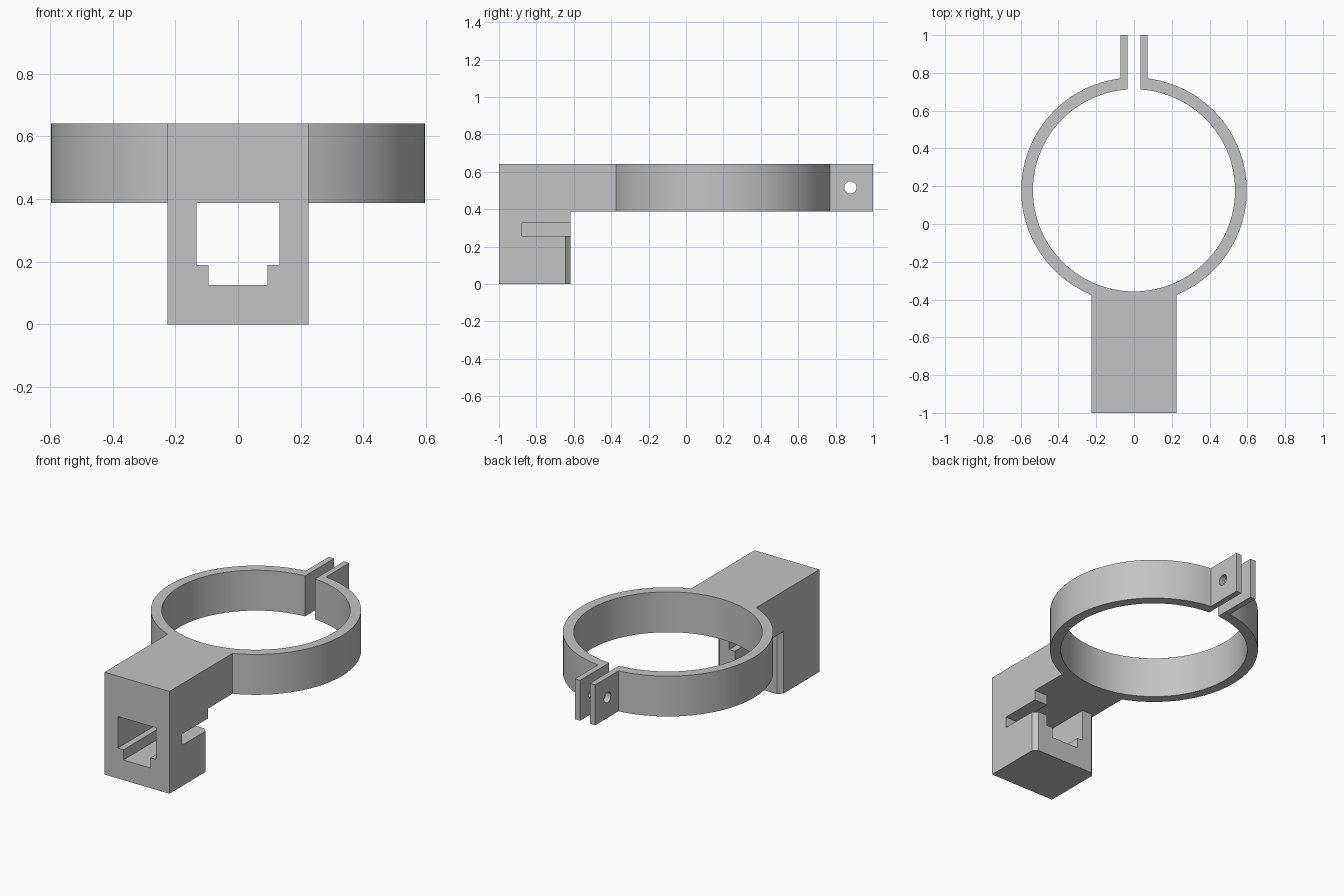
import bpy, bmesh
from math import sin, cos, asin, acos, pi, sqrt, radians
from mathutils import Vector

if "Cube" in bpy.data.objects:
    bpy.data.objects.remove(bpy.data.objects["Cube"])

grey = bpy.data.materials.new("plain grey")
grey.use_nodes = True
colour = (0.55, 0.55, 0.55, 1)
grey.diffuse_color = colour
grey.node_tree.nodes["Principled BSDF"].inputs["Base Color"].default_value = colour

TOP, UNDER = 0.641, 0.388            # height band of ring and arm
CY, R_OUT, R_IN = 0.178, 0.597, 0.535
HALF, GAP, TAB = 0.225, 0.034, 0.071  # half widths: arm, split, tab outside
BACK, CHAMFER = -0.617, 0.026


def prism(name, outline, axis, start, end):
    """Extrude a flat outline along x, y or z."""
    place = {"x": lambda a, b: (start, a, b),
             "y": lambda a, b: (a, start, b),
             "z": lambda a, b: (a, b, start)}[axis]
    direction = Vector([float(axis == c) for c in "xyz"]) * (end - start)
    bm = bmesh.new()
    face = bm.faces.new([bm.verts.new(place(a, b)) for a, b in outline])
    result = bmesh.ops.extrude_face_region(bm, geom=[face])
    moved = [g for g in result["geom"] if isinstance(g, bmesh.types.BMVert)]
    bmesh.ops.translate(bm, verts=moved, vec=direction)
    bmesh.ops.recalc_face_normals(bm, faces=bm.faces)
    mesh = bpy.data.meshes.new(name)
    bm.to_mesh(mesh)
    bm.free()
    mesh.materials.append(grey)
    obj = bpy.data.objects.new(name, mesh)
    bpy.context.collection.objects.link(obj)
    return obj


def apply(obj, modifier):
    with bpy.context.temp_override(object=obj, active_object=obj):
        bpy.ops.object.modifier_apply(modifier=modifier.name)


def combine(obj, tool, operation):
    tool.hide_render = True
    mod = obj.modifiers.new("combine", "BOOLEAN")
    mod.operation, mod.solver, mod.object = operation, "EXACT", tool
    apply(obj, mod)
    bpy.data.objects.remove(tool)


def arc(radius, a0, a1, n):
    """Points round the ring centre, angle measured from the split at +y."""
    steps = [a0 + (a1 - a0) * i / n for i in range(n + 1)]
    return [(radius * sin(a), CY + radius * cos(a)) for a in steps]


def mirrored(points):
    return [(-x, y) for x, y in reversed(points)]


# Split ring, clamping tabs and arm as one outline
outer = [(GAP, 1), (TAB, 1)]
outer += arc(R_OUT, asin(TAB / R_OUT), pi - asin(HALF / R_OUT), 48)
outer += [(HALF, -1)]
split = asin(GAP / R_IN)
inner = arc(R_IN, 2 * pi - split, split, 112)
bracket = prism("clamp_bracket", outer + mirrored(outer) + inner, "z", UNDER, TOP)

# Bolt hole through both tabs
bolt = [(0.879 + 0.033 * cos(i * pi / 16), 0.516 + 0.033 * sin(i * pi / 16))
        for i in range(32)]
combine(bracket, prism("bolt_cutter", bolt, "x", -0.2, 0.2), "DIFFERENCE")

# Lower block with its stepped channel, closed above by the arm
half = [(HALF, 0), (HALF, UNDER), (0.133, UNDER), (0.133, 0.19),
        (0.094, 0.19), (0.094, 0.126)]
block = prism("lower_block", half + mirrored(half), "y", -1, BACK)

# Bevelled rear corners, lower on the slotted side
for side, height in ((-1, 0.5), (1, 0.3)):
    e = 0.05
    corner = [(side * (HALF - CHAMFER - e), BACK + e),
              (side * (HALF + e), BACK - CHAMFER - e),
              (side * (HALF + e), BACK + e)]
    combine(block, prism("corner_cutter", corner, "z", -0.1, height), "DIFFERENCE")

# Slot through the left wall, open at the rear
slot = [(-0.877, 0.256), (-0.5, 0.256), (-0.5, 0.326), (-0.877, 0.326)]
combine(block, prism("slot_cutter", slot, "x", 0, 0.4), "DIFFERENCE")

# The small wall piece above the slot keeps its square corner
combine(bracket, block, "UNION")

# Merge flat faces and shade the curves smoothly
flat = bracket.modifiers.new("flatten", "DECIMATE")
flat.decimate_type, flat.angle_limit = "DISSOLVE", radians(0.3)
apply(bracket, flat)
bpy.context.view_layer.objects.active = bracket
bracket.select_set(True)
bpy.ops.object.shade_smooth_by_angle(angle=radians(30))
